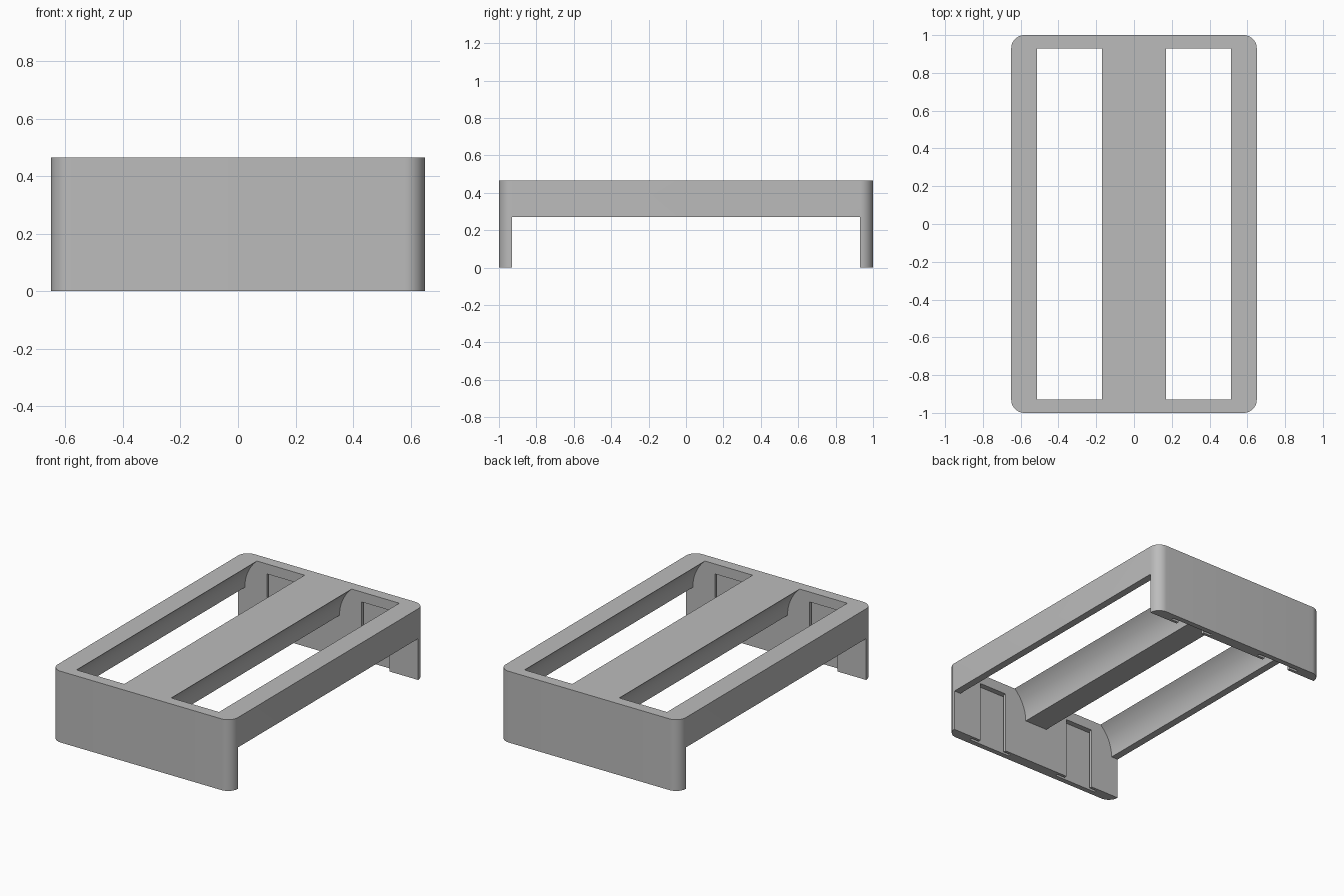
import bpy, bmesh
from math import sin, cos, pi, radians

if "Cube" in bpy.data.objects:
    bpy.data.objects.remove(bpy.data.objects["Cube"], do_unlink=True)

HALF_X, HALF_Y, HEIGHT = 0.65, 1.0, 0.465
INNER_Y = 0.93        # inner face of the end walls
RAIL_Z = 0.27         # underside of the rails
BAY_X, BAY_R = 0.342, 0.26

grey = bpy.data.materials.new("plain grey")
grey.use_nodes = True
grey.diffuse_color = (0.5, 0.5, 0.5, 1)
grey.node_tree.nodes["Principled BSDF"].inputs["Base Color"].default_value = (0.5, 0.5, 0.5, 1)


def arc(cx, cy, r, start, end, steps):
    angles = [radians(start + (end - start) * i / steps) for i in range(steps + 1)]
    return [(cx + r * cos(a), cy + r * sin(a)) for a in angles]


def prism(name, outline, place, shift):
    """Extrude a 2D outline, placed in 3D by a function, along a vector."""
    bm = bmesh.new()
    face = bm.faces.new([bm.verts.new(place(u, v)) for u, v in outline])
    grown = bmesh.ops.extrude_face_region(bm, geom=[face])["geom"]
    bmesh.ops.translate(bm, vec=shift, verts=[g for g in grown if isinstance(g, bmesh.types.BMVert)])
    bmesh.ops.recalc_face_normals(bm, faces=bm.faces)
    mesh = bpy.data.meshes.new(name)
    bm.to_mesh(mesh)
    bm.free()
    mesh.materials.append(grey)
    obj = bpy.data.objects.new(name, mesh)
    bpy.context.collection.objects.link(obj)
    return obj


# Body block with rounded vertical corners
R = 0.07
corners = [(1, 1, 0), (-1, 1, 90), (-1, -1, 180), (1, -1, 270)]
plan = [p for sx, sy, a in corners
        for p in arc(sx * (HALF_X - R), sy * (HALF_Y - R), R, a, a + 90, 12)]
body = prism("two_cell_holder", plan, lambda u, v: (u, v, 0), (0, 0, HEIGHT))

# Space under the rails together with the two round cell bays
section = [(-0.8, -0.1), (0.8, -0.1), (0.8, RAIL_Z)]
for x in (BAY_X, -BAY_X):
    section += arc(x, RAIL_Z, BAY_R, 0, 180, 48)
section.append((-0.8, RAIL_Z))
cutters = [prism("bay_cutter", section, lambda u, v: (u, -INNER_Y, v), (0, 2 * INNER_Y, 0))]

# Stepped contact slots in the end walls, open at the bottom
half = [(0.1, 0.9), (0.1, 0.948), (0.155, 0.948), (0.155, 0.966)]
slot = half + [(-x, y) for x, y in reversed(half)]
for side in (1, -1):
    for x in (BAY_X, -BAY_X):
        cutters.append(prism("contact_slot_cutter", slot,
                             lambda u, v: (u + x, v * side, -0.1), (0, 0, 0.5)))

# Carve the body
bpy.context.view_layer.objects.active = body
body.select_set(True)
for cutter in cutters:
    cutter.hide_render = True
    mod = body.modifiers.new("carve", "BOOLEAN")
    mod.operation = "DIFFERENCE"
    mod.solver = "EXACT"
    mod.object = cutter
    bpy.ops.object.modifier_apply(modifier=mod.name)
    bpy.data.objects.remove(cutter, do_unlink=True)

bpy.ops.object.shade_smooth_by_angle(angle=radians(30))
